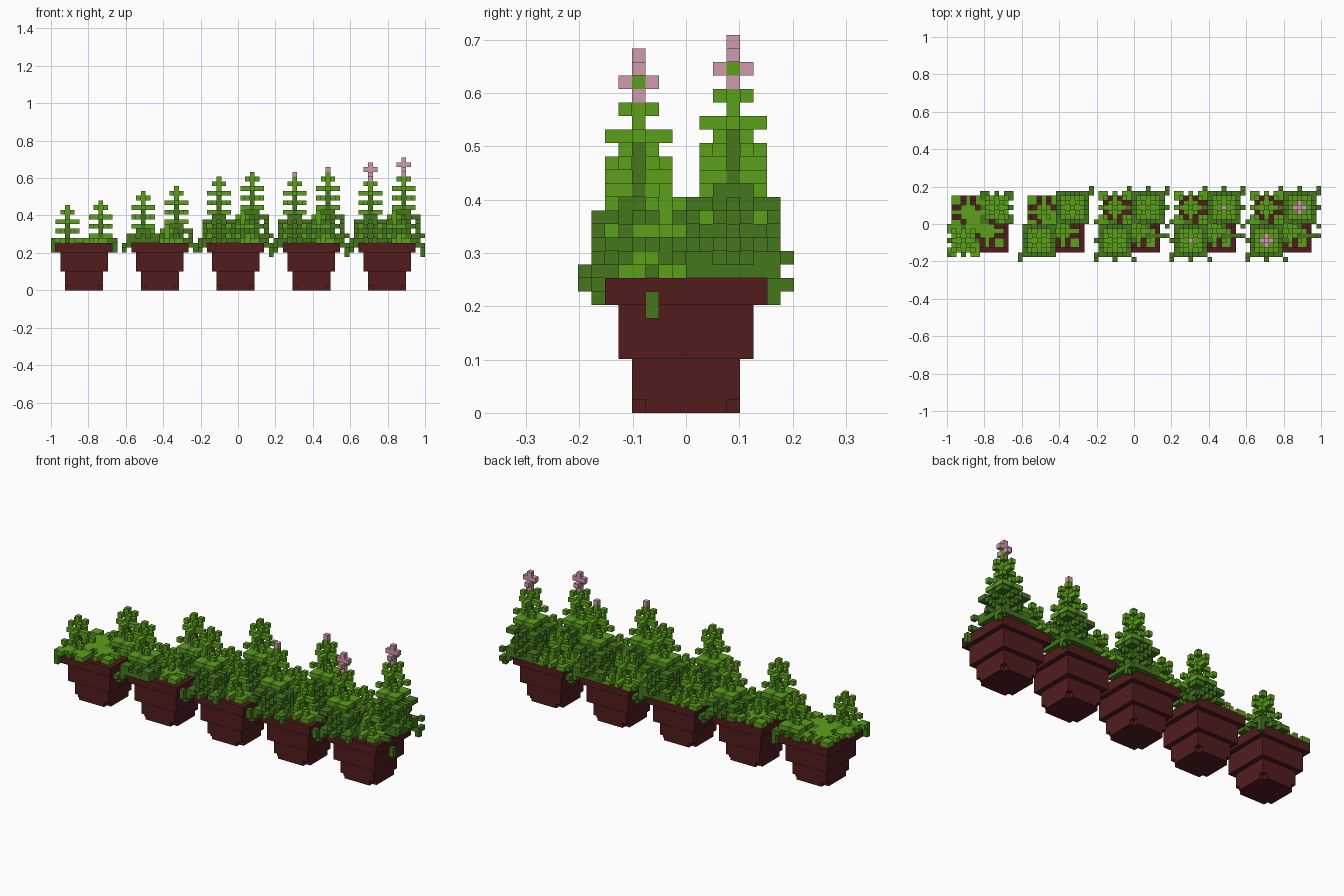
import bpy

cube = bpy.data.objects.get("Cube")
if cube:
    bpy.data.objects.remove(cube)

V = 2 / 79  # size of one block


def material(name, rgb):
    m = bpy.data.materials.new(name)
    m.use_nodes = True
    m.diffuse_color = (*rgb, 1)
    m.node_tree.nodes["Principled BSDF"].inputs["Base Color"].default_value = (*rgb, 1)
    return m


MATS = [material("clay brown", (0.085, 0.012, 0.012)),
        material("leaf green", (0.107, 0.35, 0.011)),
        material("dark leaf green", (0.058, 0.185, 0.012)),
        material("blossom pink", (0.62, 0.32, 0.42))]
CLAY, LIGHT, DARK, PINK = range(4)

AXES = [(1, 0, 0), (0, 1, 0), (0, 0, 1)]


def block_object(name, cells, centre):
    """Turn a dict of block cells into a mesh of its exposed faces."""
    verts, faces, mats, index = [], [], [], {}

    def corner(p):
        if p not in index:
            index[p] = len(verts)
            verts.append(((p[0] + centre) * V - 1, p[1] * V, p[2] * V))
        return index[p]

    for c, mat in cells.items():
        for a in range(3):
            u, w = AXES[(a + 1) % 3], AXES[(a + 2) % 3]
            for side in (0, 1):
                step = 1 if side else -1
                if tuple(c[k] + step * AXES[a][k] for k in range(3)) in cells:
                    continue
                o = [c[k] + side * AXES[a][k] for k in range(3)]
                loop = [(0, 0), (1, 0), (1, 1), (0, 1)]
                quad = [corner(tuple(o[k] + s * u[k] + t * w[k] for k in range(3)))
                        for s, t in loop]
                faces.append(quad if side else quad[::-1])
                mats.append(mat)
    mesh = bpy.data.meshes.new(name)
    mesh.from_pydata(verts, [], faces)
    for m in MATS:
        mesh.materials.append(m)
    mesh.polygons.foreach_set("material_index", mats)
    mesh.update()
    ob = bpy.data.objects.new(name, mesh)
    bpy.context.collection.objects.link(ob)


def pot_cells():
    """Three stepped tiers with a hollow rim and notched feet."""
    cells = {}
    for z in range(10):
        half = 4 if z < 4 else 5 if z < 8 else 6
        for x in range(-half, half):
            for y in range(-half, half):
                ring = x in (-half, half - 1), y in (-half, half - 1)
                if (z == 9 and not any(ring)) or (z == 0 and all(ring)):
                    continue
                cells[x, y, z] = CLAY
    return cells


def in_layer(i, j, d):
    """Whorl of leaves: diagonal and straight arms alternate down the stem."""
    a, b = sorted((abs(i), abs(j)))
    if d % 2 == 0:  # small leaflets between the whorls
        return d > 6 and ((a, b) in ((0, 1), (1, 1)) or (d > 9 and (a, b) == (1, 3)))
    r = 1 if d < 3 else 2 if d < 9 else 3 if d < 13 else 4
    if b > r:
        return False
    if d % 4 == 1:
        return a == b or (d > 8 and (a == 0 or (a, b) == (2, 3)))
    return a == 0 or (d > 6 and (a == b < 3 or (a, b) == (1, 2)))


def plant_cells(ax, ay, top, reach):
    """Stem at (ax, ay) with whorls of leaves, kept within reach of the middle."""
    cells = {(ax, ay, z): DARK if top - z > 3 else LIGHT for z in range(9, top)}
    for z in range(10, top):
        d = top - 1 - z
        for i in range(-4, 5):
            for j in range(-4, 5):
                x, y = ax + i, ay + j
                # the lowest whorl is wide and rests on the pot
                if not in_layer(i, j, d) and not (z == 10 and in_layer(i, j, 9)):
                    continue
                if -reach <= x < reach and -reach <= y < reach:
                    cells.setdefault((x, y, z), DARK if d > 7 or (d == 7 and i * j == 0) else LIGHT)
    return cells


def corner_leaf(side, reach):
    """Leaf that droops over a pot corner; side is -1 or 1."""
    steps = [(6, 6, 10), (6, 6, 9), (reach - 1, 6, 9), (reach - 1, 6, 8)]
    if reach > 7:
        steps.append((7, 7, 9))
    flip = (lambda n: n) if side > 0 else (lambda n: -1 - n)
    return {(flip(x), flip(y), z): DARK for x, y, z in steps}


def blossom(at, top, stage):
    if stage == 3:
        return {(at, at, top): PINK}
    cells = {(at, at, top + k): PINK for k in (-1, 1, 2)}
    cells[at, at, top] = LIGHT
    for s in (-1, 1):
        cells[at, at + s, top] = PINK
        cells[at + s, at, top + 1] = PINK
    return cells


def trailing_cells():
    """Long leaves that hang over the two sides of the pot."""
    cells = {(x, -3, 10): DARK for x in range(3, 7)}
    cells.update({(7, -3, z): DARK for z in (7, 8)})
    cells.update({(x, 0, 10): DARK for x in range(-7, -3)})
    cells.update({(-8, 0, z): DARK for z in (8, 9)})
    return cells


# Row of five pots, each at a later stage of growth
for stage, top in enumerate((18, 21, 24, 24, 24)):
    centre = 7 + 16 * stage
    reach = 8 if stage else 7
    block_object(f"pot_{stage + 1}", pot_cells(), centre)
    front = plant_cells(-4, -4, top, reach) | corner_leaf(-1, reach)
    back = plant_cells(3, 3, top + 1, reach) | corner_leaf(1, reach)
    if stage > 2:
        front |= blossom(-4, top, stage)
        back |= blossom(3, top + 1, stage)
    # low shoots fill the other two corners of the pot
    inset = 3 if stage < 2 else 4
    parts = {"front_plant": front, "back_plant": back,
             "left_shoot": plant_cells(1, -2, top - 7, 6),
             "right_shoot": plant_cells(-inset, inset - 1, top - 7, 7)}
    if stage > 1:
        parts["trailing_leaves"] = trailing_cells()
    # a block shared by two parts belongs to the first
    used = set()
    for name, cells in parts.items():
        own = {c: m for c, m in cells.items() if c not in used}
        used |= set(own)
        block_object(f"{name}_{stage + 1}", own, centre)
